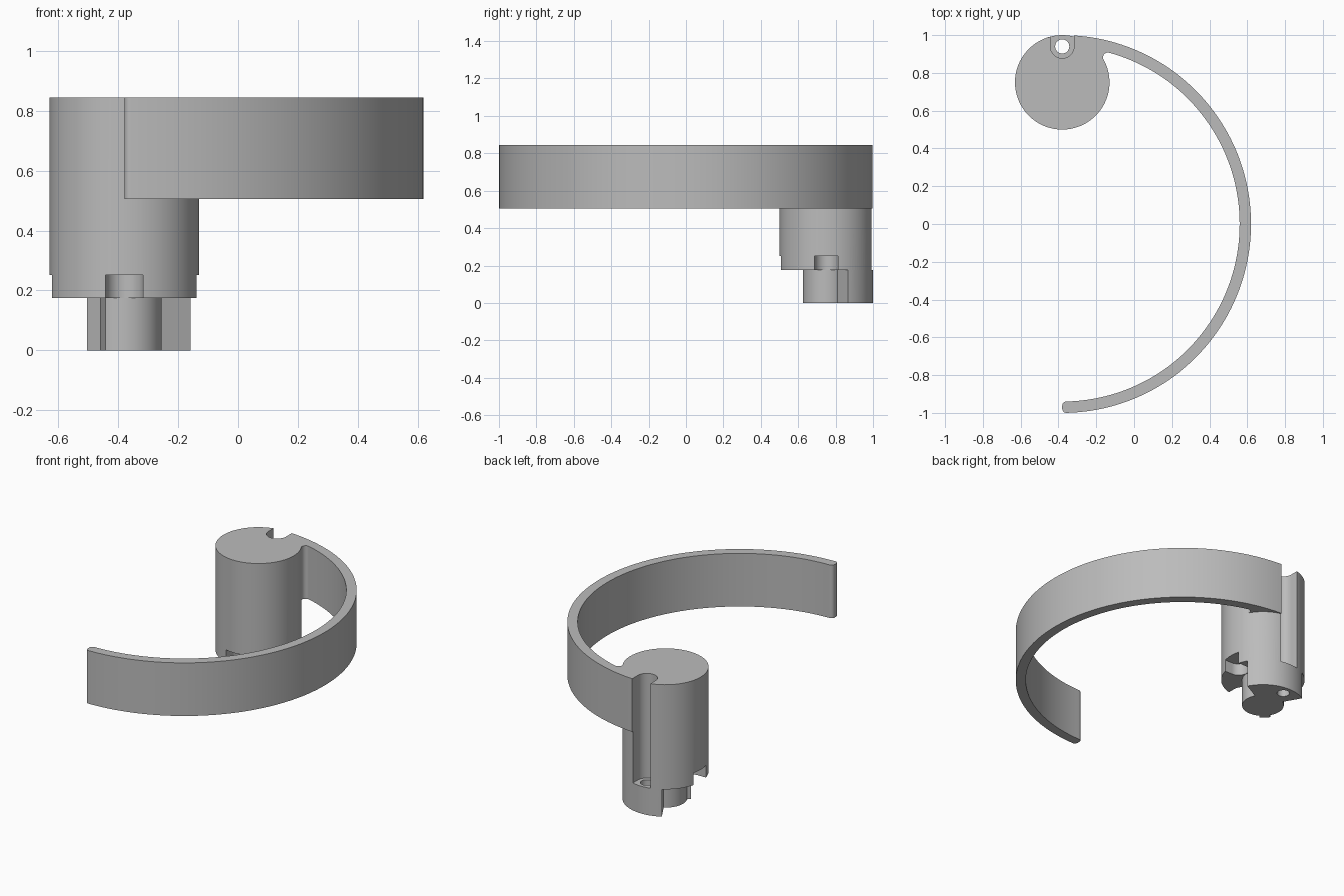
import bpy, bmesh
from math import sin, cos, radians, atan2, hypot, degrees, asin

cube = bpy.data.objects.get("Cube")
if cube:
    bpy.data.objects.remove(cube, do_unlink=True)

grey = bpy.data.materials.new("plain grey")
grey.use_nodes = True
colour = (0.5, 0.5, 0.5, 1)
grey.diffuse_color = colour
grey.node_tree.nodes["Principled BSDF"].inputs["Base Color"].default_value = colour

CX, CY = -0.38, 0.75          # post axis
POST_R, SHAFT_R = 0.25, 0.125
BAND_R, BAND_IN = 1.0, 0.94   # band is centred on (CX, 0)
SLOT_R, SLOT_AT = 0.0625, 0.19
FLOOR, SLOT_TOP, BAND_Z, TOP = 0.175, 0.252, 0.505, 0.845


def arc(x, y, r, a0, a1, n):
    """Points on an arc, angles in degrees."""
    steps = [radians(a0 + (a1 - a0) * i / n) for i in range(n + 1)]
    return [(x + r * cos(a), y + r * sin(a)) for a in steps]


def prism(name, outline, z0, z1):
    """Extrude a flat outline from z0 to z1."""
    bm = bmesh.new()
    face = bm.faces.new([bm.verts.new((x, y, z0)) for x, y in outline])
    up = bmesh.ops.extrude_face_region(bm, geom=[face])
    verts = [v for v in up["geom"] if isinstance(v, bmesh.types.BMVert)]
    bmesh.ops.translate(bm, verts=verts, vec=(0, 0, z1 - z0))
    bmesh.ops.recalc_face_normals(bm, faces=bm.faces)
    mesh = bpy.data.meshes.new(name)
    bm.to_mesh(mesh)
    bm.free()
    mesh.materials.append(grey)
    obj = bpy.data.objects.new(name, mesh)
    bpy.context.collection.objects.link(obj)
    return obj


def combine(obj, other, operation):
    """Apply a boolean and remove the helper."""
    mod = obj.modifiers.new(operation, "BOOLEAN")
    mod.operation, mod.solver, mod.object = operation, "EXACT", other
    graph = bpy.context.evaluated_depsgraph_get()
    mesh = bpy.data.meshes.new_from_object(obj.evaluated_get(graph))
    obj.modifiers.clear()
    obj.data = mesh
    bpy.data.objects.remove(other, do_unlink=True)


def slot(angle, z0, z1):
    """U-shaped cutter open towards the outside of the post."""
    a = radians(angle)
    x, y = CX + SLOT_AT * cos(a), CY + SLOT_AT * sin(a)
    pts = arc(x, y, SLOT_R, angle + 90, angle + 270, 24)
    out = [(px + 0.2 * cos(a), py + 0.2 * sin(a)) for px, py in (pts[-1], pts[0])]
    return prism("slot_cutter", pts + out, z0, z1)


# Post
post = prism("post_with_band", arc(CX, CY, POST_R, 0, 360, 96)[:-1], FLOOR, TOP)

# Curved band with a rounded free end and a fillet where it meets the post
F, E = 0.025, 0.022
fy = (CY**2 + (BAND_IN - F)**2 - (POST_R + F)**2) / (2 * CY)
fx = ((BAND_IN - F)**2 - fy**2) ** 0.5
join = degrees(atan2(fy, fx))
to_post = degrees(atan2(CY - fy, -fx))
band = [(CX + 0.03, 0.93)]
band += arc(CX, 0, BAND_R, 88, -90 + degrees(E / BAND_R), 96)
band += arc(CX + E, -BAND_R + E, E, -90, -180, 8)[1:]
band += arc(CX + E, -BAND_IN - E, E, 180, 90, 8)
band += arc(CX, 0, BAND_IN, -90 + degrees(E / BAND_IN) + 1, join, 96)
band += arc(CX + fx, fy, F, join, to_post + (360 if to_post < 0 else 0), 12)[1:]
band += [(CX + 0.15, 0.85)]
combine(post, prism("band", band, BAND_Z, TOP), "UNION")

# Screw groove at the back, short slots on the other three sides
combine(post, slot(90, FLOOR - 0.1, TOP + 0.1), "DIFFERENCE")
for angle in (0, 180, 270):
    combine(post, slot(angle, FLOOR - 0.1, SLOT_TOP), "DIFFERENCE")

# Foot: wide sector at the back, round shaft and a small key
KEY_A, KEY_W, KEY_R = 225, 0.032, 0.145
half = degrees(asin(KEY_W / SHAFT_R))
tip = degrees(atan2(KEY_W, KEY_R))
foot = arc(CX, CY, POST_R, 28, 120, 30)
foot += arc(CX, CY, SHAFT_R, 120, KEY_A - half, 24)
foot += arc(CX, CY, hypot(KEY_R, KEY_W), KEY_A - tip, KEY_A + tip, 1)
foot += arc(CX, CY, SHAFT_R, KEY_A + half, 388, 40)
foot_obj = prism("foot", foot, 0, FLOOR)
hole = prism("hole_cutter", arc(CX, CY + SLOT_AT, 0.0375, 0, 360, 32)[:-1], -0.1, FLOOR + 0.1)
combine(foot_obj, hole, "DIFFERENCE")
combine(post, foot_obj, "UNION")

# Smooth curved walls, crisp edges
bpy.ops.object.select_all(action="DESELECT")
post.select_set(True)
bpy.context.view_layer.objects.active = post
bpy.ops.object.shade_smooth_by_angle(angle=radians(30))
